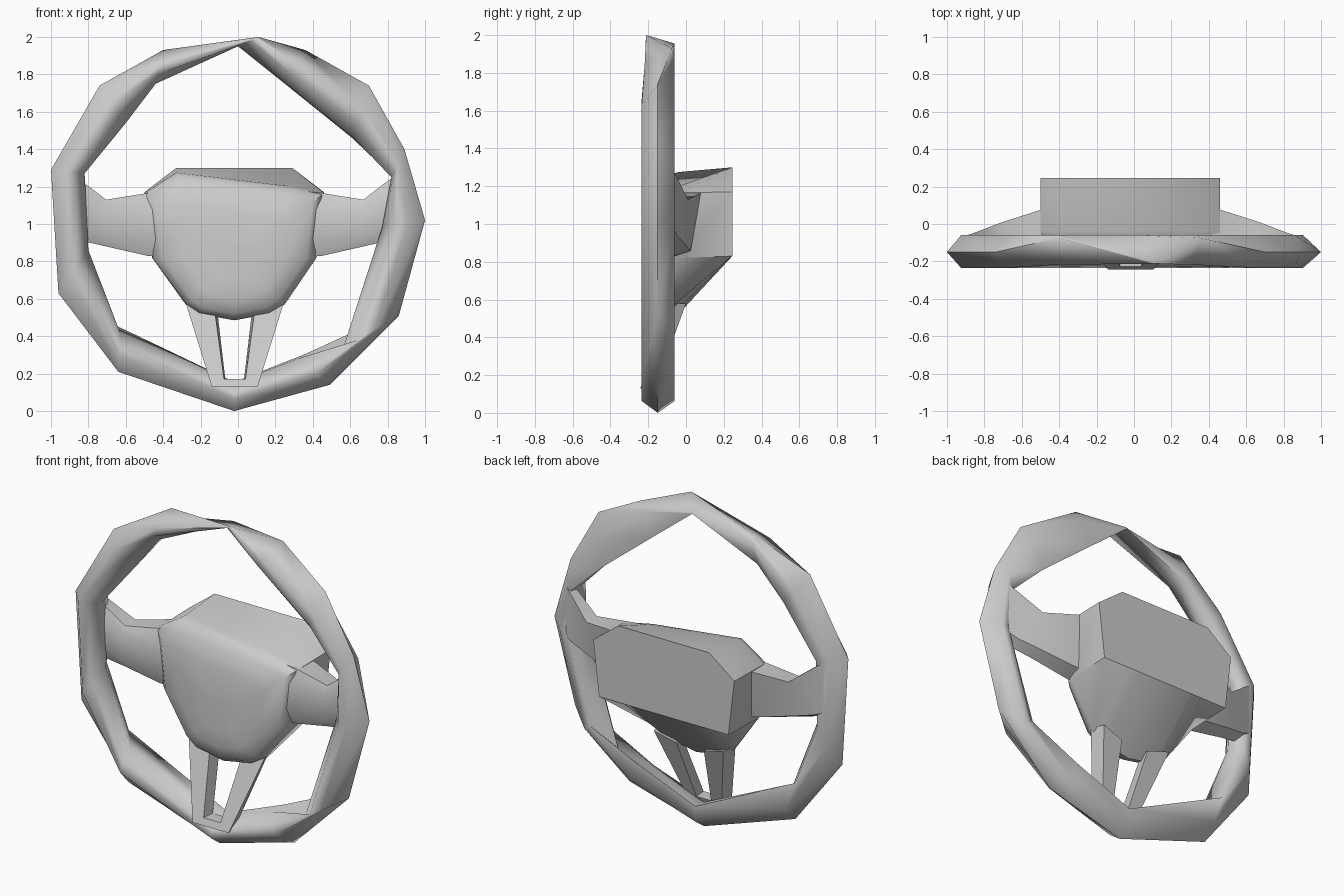
import bpy
import bmesh
from math import radians

if "Cube" in bpy.data.objects:
    bpy.data.objects.remove(bpy.data.objects["Cube"], do_unlink=True)

grey = bpy.data.materials.new("plain grey")
grey.use_nodes = True
color = (0.6, 0.6, 0.6, 1)
grey.diffuse_color = color
grey.node_tree.nodes["Principled BSDF"].inputs["Base Color"].default_value = color


def finish(name, bm, angle=40):
    """Turn a bmesh into a smooth-shaded object with sharp edges kept."""
    bmesh.ops.recalc_face_normals(bm, faces=bm.faces)
    mesh = bpy.data.meshes.new(name)
    bm.to_mesh(mesh)
    bm.free()
    mesh.materials.append(grey)
    obj = bpy.data.objects.new(name, mesh)
    bpy.context.collection.objects.link(obj)
    bpy.ops.object.select_all(action='DESELECT')
    obj.select_set(True)
    bpy.context.view_layer.objects.active = obj
    bpy.ops.object.shade_smooth_by_angle(angle=radians(angle))
    return obj


def loft(name, loops, closed=False, angle=40):
    """Bridge rings of points; cap the two ends unless the loft is closed."""
    bm = bmesh.new()
    rings = [[bm.verts.new(p) for p in loop] for loop in loops]
    n = len(rings[0])
    for i in range(len(rings) if closed else len(rings) - 1):
        a, b = rings[i], rings[(i + 1) % len(rings)]
        for j in range(n):
            k = (j + 1) % n
            bm.faces.new((a[j], a[k], b[k], b[j]))
    if not closed:
        bm.faces.new(rings[0])
        bm.faces.new(rings[-1])
    return finish(name, bm, angle)


# Rim: outer edge, inner edge and back inner edge (x, z) at each station
stations = [
    ((0.11, 2.0), (0.0, 1.95), (0.0, 1.95)),
    ((0.36, 1.93), (0.25, 1.76), (0.25, 1.75)),
    ((0.70, 1.74), (0.61, 1.47), (0.61, 1.46)),
    ((0.89, 1.40), (0.82, 1.25), (0.83, 1.25)),
    ((1.0, 1.02), (0.77, 0.98), (0.86, 1.0)),
    ((0.86, 0.51), (0.56, 0.33), (0.70, 0.46)),
    ((0.49, 0.14), (0.32, 0.28), (0.36, 0.305)),
    ((-0.02, 0.0), (-0.02, 0.15), (-0.02, 0.155)),
    ((-0.64, 0.21), (-0.63, 0.42), (-0.70, 0.48)),
    ((-0.96, 0.63), (-0.80, 0.86), (-0.85, 0.86)),
    ((-1.0, 1.29), (-0.82, 1.27), (-0.84, 1.27)),
    ((-0.74, 1.74), (-0.60, 1.54), (-0.62, 1.57)),
    ((-0.40, 1.93), (-0.44, 1.75), (-0.44, 1.76)),
]
# Cross-section: position from outer to inner edge, and depth
section = [(0, -0.15), (0.42, -0.235), (0.72, -0.22), (1, -0.14), (0.42, -0.06)]
crest = [(0, -0.21), (0.1, -0.212), (0.4, -0.2), (0.9, -0.12), (0.9, -0.06)]
shoulder = [(0, -0.075), (0.42, -0.218), (0.72, -0.21), (1, -0.14), (0.3, -0.06)]
special = {0: crest, 1: shoulder, 12: shoulder}
loops = []
for i, ((ox, oz), (ix, iz), (bx, bz)) in enumerate(stations):
    loop = [(ox + (ix - ox) * u, y, oz + (iz - oz) * u) for u, y in special.get(i, section)]
    loop.insert(4, (bx, -0.062, bz))
    loops.append(loop)
loft("rim", loops, closed=True, angle=75)

# Hub: flat back plate, sloping underside and domed front pad
plate = [(-0.33, 1.30), (0.29, 1.30), (0.46, 1.17), (0.42, 0.83), (0.25, 0.83), (0.17, 0.83),
         (-0.02, 0.83), (-0.21, 0.83), (-0.28, 0.83), (-0.46, 0.83), (-0.5, 1.17)]
outline = [(-0.33, 1.275), (0.29, 1.20), (0.46, 1.165), (0.42, 0.82), (0.25, 0.57), (0.17, 0.52),
           (-0.02, 0.485), (-0.21, 0.52), (-0.28, 0.57), (-0.46, 0.82), (-0.5, 1.165)]
cx, cz = -0.02, 0.78
hub = [[(x, 0.245, z) for x, z in plate]]
for scale, y in ((1, -0.04), (0.975, -0.08), (0.88, -0.12), (0.62, -0.15), (0.28, -0.165)):
    ring = []
    for x, z in outline:
        drop = 0.1 * max(0, 0.83 - z) * scale
        ring.append((cx + (x - cx) * scale, y - drop, cz + (z - cz) * scale))
    hub.append(ring)
loft("hub", hub, angle=42)

# Side spokes: x, bottom z, top z, front y, back y from hub to rim
columns = [(0.32, 0.82, 1.18, -0.1, 0.10), (0.45, 0.83, 1.165, -0.1, 0.08),
           (0.67, 0.88, 1.13, -0.12, 0.01), (0.80, 0.91, 1.23, -0.14, -0.04),
           (0.87, 0.94, 1.28, -0.15, -0.065)]
for name, side in (("left_spoke", 1), ("right_spoke", -1)):
    rings = []
    for x, low, high, front, back in columns:
        px = x if side > 0 else -x - 0.035
        mid = (low + high) / 2
        rings.append([(px, front + 0.03, low), (px, front, mid - 0.08), (px, front, mid + 0.08),
                      (px, front + 0.03, high), (px, back, high),
                      (px, back - (back + 0.065) * 0.4, low + 0.03)])
    loft(name, rings, angle=50)

# Lower spoke: slanted U-shaped bracket with a tapered slot
outer = [(-0.28, 0.58), (-0.14, 0.13), (0.105, 0.13), (0.245, 0.58)]
inner = [(-0.125, 0.54), (-0.075, 0.17), (0.04, 0.17), (0.09, 0.54)]


def slanted(points, offset, taper):
    return [(cx + (x - cx) * taper, -0.242 + (z - 0.13) * 0.36 + offset, z) for x, z in points]


loops = [slanted(outer, 0, 1), slanted(inner, 0, 1), slanted(inner, 0.08, 0.87), slanted(outer, 0.08, 0.9)]
bm = bmesh.new()
rings = [[bm.verts.new(p) for p in loop] for loop in loops]
for i in range(4):
    a, b = rings[i], rings[(i + 1) % 4]
    for j in range(3):
        bm.faces.new((a[j], a[j + 1], b[j + 1], b[j]))
for j in (0, 3):
    bm.faces.new([ring[j] for ring in rings])
finish("lower_spoke", bm, 30)
